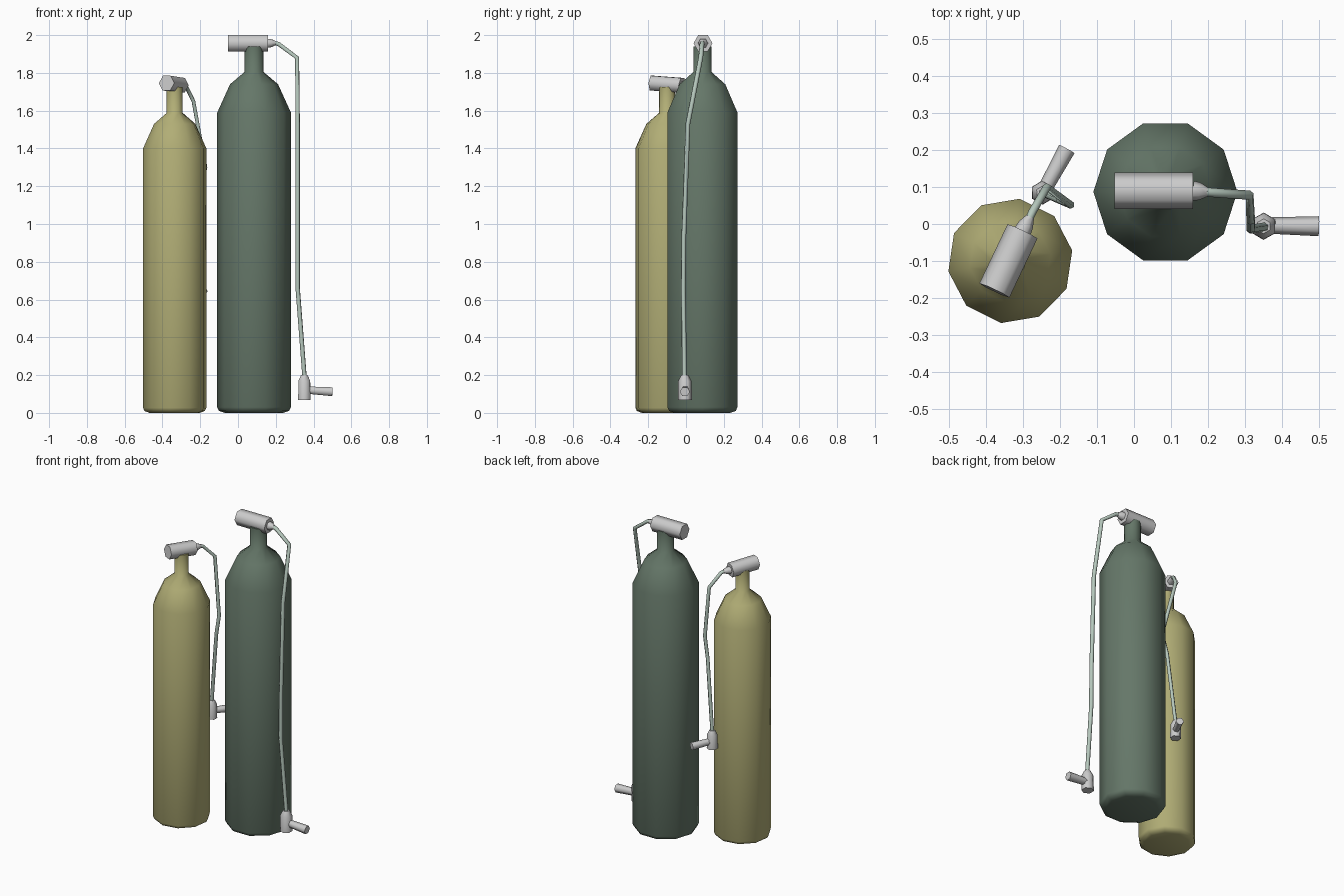
import bpy, bmesh, math
from mathutils import Vector

if "Cube" in bpy.data.objects:
    bpy.data.objects.remove(bpy.data.objects["Cube"])


def material(name, color):
    m = bpy.data.materials.new(name)
    m.diffuse_color = (*color, 1)
    m.use_nodes = True
    m.node_tree.nodes["Principled BSDF"].inputs["Base Color"].default_value = m.diffuse_color
    return m


GREEN = material("dark_green", (0.13, 0.185, 0.14))
OLIVE = material("olive", (0.44, 0.42, 0.18))
RUBBER = material("hose_grey", (0.47, 0.58, 0.51))


def tube(name, points, radii, sides=6, mat=None, start=None):
    """Capped tube through points with one radius per point."""
    pts = [Vector(p) for p in points]
    if not isinstance(radii, (list, tuple)):
        radii = [radii] * len(pts)
    bm = bmesh.new()
    rings, u = [], start
    for i, p in enumerate(pts):
        a = (p - pts[i - 1]).normalized() if i else Vector()
        b = (pts[i + 1] - p).normalized() if i < len(pts) - 1 else Vector()
        t = (a + b).normalized()
        if u is None:
            u = t.cross(Vector((0, 0, 1)))
            if u.length < 0.3:
                u = Vector((1, 0, 0))
        u = (u - t * u.dot(t)).normalized()
        v = t.cross(u)
        rings.append([bm.verts.new(p + radii[i] * (
            u * math.cos(2 * math.pi * k / sides) + v * math.sin(2 * math.pi * k / sides)))
            for k in range(sides)])
    for r, s in zip(rings, rings[1:]):
        for k in range(sides):
            n = (k + 1) % sides
            bm.faces.new((r[k], r[n], s[n], s[k]))
    bm.faces.new(rings[0][::-1])
    bm.faces.new(rings[-1])
    bmesh.ops.recalc_face_normals(bm, faces=bm.faces[:])
    me = bpy.data.meshes.new(name)
    bm.to_mesh(me)
    bm.free()
    ob = bpy.data.objects.new(name, me)
    bpy.context.collection.objects.link(ob)
    if mat:
        me.materials.append(mat)
    bpy.ops.object.select_all(action='DESELECT')
    ob.select_set(True)
    bpy.context.view_layer.objects.active = ob
    bpy.ops.object.shade_smooth_by_angle(angle=math.radians(63))
    return ob


def tank(name, x, y, angle, profile, mat):
    a = math.radians(angle)
    tube(name, [(x, y, z) for r, z in profile], [r for r, z in profile], 10, mat,
         Vector((math.cos(a), math.sin(a), 0)))


def fittings(prefix, valve, valve_r, hose, body, body_h, mouth, s):
    """Valve block, connector, hose, regulator body and mouthpiece."""
    tube(prefix + "_valve", valve, valve_r)
    d = (Vector(hose[0]) - Vector(valve[1]))
    tube(prefix + "_connector", [valve[1], Vector(valve[1]) + d * 0.5, Vector(valve[1]) + d * 1.1],
         [0.027 * s, 0.024 * s, 0.013 * s])
    tube(prefix + "_hose", hose, 0.0125 * s, 6, RUBBER)
    b = Vector(body)
    tube(prefix + "_regulator", [b, b + Vector((0, 0, body_h * 0.76)), b + Vector((0, 0, body_h))],
         [0.037 * s, 0.036 * s, 0.02 * s], 6,
         start=Vector((mouth[1][1] - mouth[0][1], mouth[0][0] - mouth[1][0], 0)))
    tube(prefix + "_mouthpiece", mouth, [0.022 * s, 0.027 * s])


# large cylinder
tank("large_tank", 0.085, 0.087, 0,
     [(0.155, 0), (0.185, 0.01), (0.195, 0.03), (0.195, 1.59), (0.127, 1.74),
      (0.05, 1.805), (0.05, 1.94)], GREEN)
fittings("large", [(-0.053, 0.09, 1.957), (0.16, 0.09, 1.957)], 0.05,
         [(0.195, 0.087, 1.958), (0.215, 0.085, 1.953), (0.313, 0.078, 1.88), (0.316, 0.01, 1.53),
          (0.316, -0.012, 0.92), (0.316, -0.014, 0.66), (0.353, -0.008, 0.18)],
         (0.351, -0.006, 0.068), 0.132,
         [(0.36, -0.004, 0.121), (0.5, -0.006, 0.112)], 1)

# small cylinder
tank("small_tank", -0.335, -0.1, 9.6,
     [(0.135, 0), (0.162, 0.01), (0.17, 0.027), (0.17, 1.4), (0.111, 1.53),
      (0.043, 1.588), (0.043, 1.725)], OLIVE)
fittings("small", [(-0.378, -0.18, 1.746), (-0.302, -0.02, 1.734)], 0.045,
         [(-0.283, 0.016, 1.735), (-0.275, 0.033, 1.73), (-0.236, 0.1, 1.65), (-0.172, 0.052, 1.3),
          (-0.2, 0.064, 1.17), (-0.248, 0.085, 0.71)],
         (-0.248, 0.085, 0.605), 0.117,
         [(-0.244, 0.09, 0.652), (-0.182, 0.203, 0.644)], 0.88)
